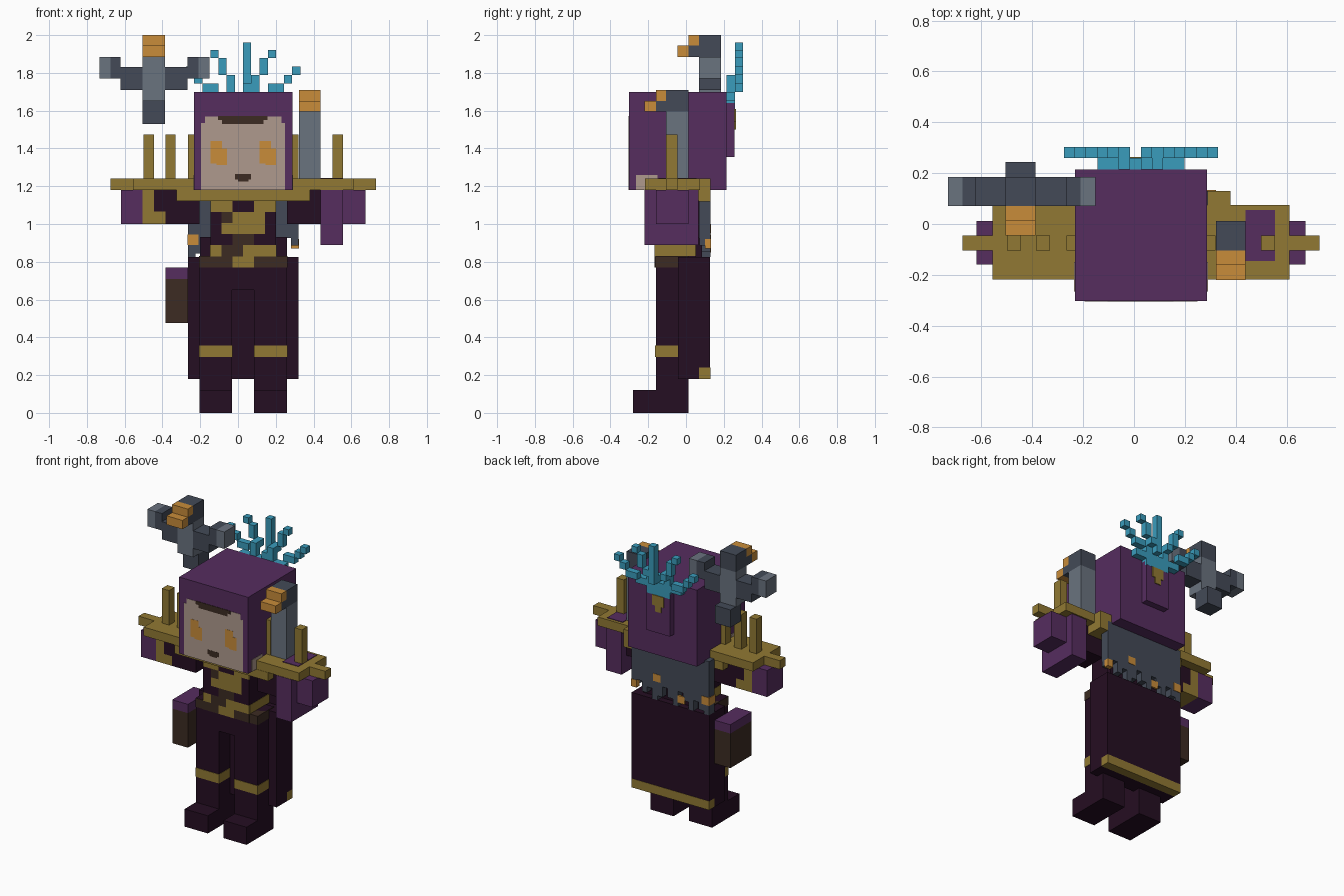
import bpy


def srgb(h):
    v = [int(h[i:i + 2], 16) / 255 for i in (0, 2, 4)]
    return [c / 12.92 if c < 0.04045 else ((c + 0.055) / 1.055) ** 2.4 for c in v] + [1]


MATS = {}
for name, h in dict(purple="562D5F", dark_plum="250E22", gold="917933", orange="C88C3A",
                    light_grey="6A737F", slate="434A57", teal="3A9CBC", skin="AF9A8D",
                    brown="3C2B22").items():
    MATS[name] = bpy.data.materials.new(name)
    MATS[name].diffuse_color = srgb(h)

FACES = [(0, 2, 3, 1), (4, 5, 7, 6), (0, 1, 5, 4), (2, 6, 7, 3), (0, 4, 6, 2), (1, 3, 7, 5)]


def boxes(name, colour, *bounds):
    """One object made of boxes given as (x0, x1, y0, y1, z0, z1)."""
    verts, faces = [], []
    for b in bounds:
        n = len(verts)
        verts += [(x, y, z) for x in b[0:2] for y in b[2:4] for z in b[4:6]]
        faces += [[n + i for i in f] for f in FACES]
    me = bpy.data.meshes.new(name)
    me.from_pydata(verts, [], faces)
    me.materials.append(MATS[colour])
    ob = bpy.data.objects.new(name, me)
    bpy.context.collection.objects.link(ob)
    return ob


CX = 0.0275  # symmetry line of the figure


def both(x0, x1, *rest):
    """A box and its mirror image across the figure's centre."""
    return [(x0, x1, *rest), (2 * CX - x1, 2 * CX - x0, *rest)]


# Head and face
boxes("hood", "purple", (-0.232, 0.288, -0.302, 0.214, 1.18, 1.70))
F = -0.304
boxes("face", "skin", (-0.195, 0.25, F, -0.29, 1.18, 1.535),
      (-0.175, 0.23, F, -0.29, 1.535, 1.57))
boxes("cheek_side", "skin", *both(0.28, 0.291, -0.265, -0.11, 1.18, 1.225),
      *both(0.28, 0.291, -0.265, -0.15, 1.225, 1.26))
boxes("fringe", "brown", (-0.105, 0.155, F - 0.001, -0.29, 1.55, 1.572),
      (-0.085, 0.135, F - 0.001, -0.29, 1.53, 1.55))
boxes("mouth", "brown", (-0.015, 0.07, F - 0.001, -0.29, 1.235, 1.265),
      (0.0, 0.055, F - 0.001, -0.29, 1.225, 1.235))
for x in (-0.145, 0.115):
    boxes("eye", "orange", (x, x + 0.06, F - 0.001, -0.29, 1.32, 1.44),
          (x + 0.03, x + 0.087, F - 0.001, -0.29, 1.312, 1.40))

# Hair tail, clip and feathered crest
boxes("hair_tail", "purple", (-0.06, 0.115, 0.21, 0.258, 1.355, 1.64))
boxes("hair_clip", "gold", (-0.015, 0.07, 0.25, 0.264, 1.54, 1.61),
      (0.005, 0.05, 0.25, 0.264, 1.50, 1.54))
R1, R2 = (0.214, 0.259), (0.259, 0.303)
boxes("crest", "teal",
      (-0.06, 0.115, *R1, 1.61, 1.70),
      (0.027, 0.07, *R1, 1.70, 1.745),
      (0.027, 0.07, *R2, 1.70, 1.96),
      *both(0.115, 0.198, *R1, 1.655, 1.70),
      *both(0.07, 0.115, *R1, 1.70, 1.79),
      *both(0.07, 0.115, *R2, 1.745, 1.79),
      *both(0.115, 0.158, *R2, 1.79, 1.88),
      *both(0.158, 0.20, *R2, 1.88, 1.922),
      *both(0.158, 0.243, *R2, 1.70, 1.745),
      *both(0.243, 0.287, *R2, 1.745, 1.79),
      *both(0.287, 0.33, *R2, 1.79, 1.833))

# Floating branched horn
X = (-0.505, -0.387)
boxes("horn_top", "slate", (*X, 0.013, 0.185, 1.885, 1.945), (*X, 0.07, 0.185, 1.945, 2.0))
boxes("horn_top_tip", "orange", (*X, -0.045, 0.013, 1.885, 1.945), (*X, 0.013, 0.07, 1.945, 2.0))
boxes("horn_stem", "light_grey", (*X, 0.07, 0.185, 1.65, 1.885))
boxes("horn_foot", "slate", (*X, 0.13, 0.243, 1.53, 1.65))
boxes("horn_arms", "slate",
      (-0.622, -0.505, 0.07, 0.185, 1.71, 1.83), (-0.387, -0.268, 0.07, 0.185, 1.71, 1.83),
      (-0.675, -0.622, 0.07, 0.185, 1.77, 1.885), (-0.268, -0.21, 0.07, 0.185, 1.77, 1.885))
boxes("horn_arm_tips", "light_grey", (-0.732, -0.675, 0.07, 0.185, 1.77, 1.885),
      (-0.21, -0.152, 0.07, 0.185, 1.77, 1.885))

# Shoulder horn on the other side
X = (0.322, 0.438)
boxes("shoulder_horn_stem", "light_grey", (*X, -0.105, 0.012, 1.2, 1.595))
boxes("shoulder_horn_top", "slate", (*X, -0.16, 0.012, 1.595, 1.65),
      (*X, -0.105, 0.012, 1.65, 1.71))
boxes("shoulder_horn_tip", "orange", (*X, -0.22, -0.16, 1.595, 1.65),
      (*X, -0.16, -0.105, 1.65, 1.71))

# Shoulder plates, outer points, spikes and collar
boxes("shoulder_plates", "gold", *both(0.2, 0.612, -0.218, 0.075, 1.181, 1.24),
      *both(0.612, 0.732 if CX == 0 else 0.73, -0.105, -0.045, 1.181, 1.24),
      (0.29, 0.38, 0.07, 0.13, 1.12, 1.24))
boxes("shoulder_spikes", "gold", *both(0.50, 0.555, -0.105, -0.045, 1.24, 1.475),
      *both(0.265, 0.32, -0.105, -0.045, 1.24, 1.475),
      (-0.385, -0.33, -0.105, -0.045, 1.24, 1.475))
boxes("collar", "gold", *both(0.20, 0.38, -0.218, 0.068, 1.122, 1.18),
      (-0.145, 0.2, -0.218, -0.155, 1.122, 1.18))

# Arms held out sideways
A = (-0.16, 0.012)
boxes("arm", "dark_plum", (-0.385, -0.205, *A, 1.0, 1.18), (0.26, 0.45, *A, 1.0, 1.18),
      (-0.445, -0.385, *A, 1.065, 1.18))
boxes("cuff", "gold", (-0.505, -0.445, *A, 1.0, 1.18), (-0.445, -0.385, *A, 1.0, 1.065))
boxes("hand", "purple", (-0.62, -0.505, *A, 1.0, 1.18), (0.555, 0.674, *A, 1.0, 1.18))
boxes("wide_sleeve", "purple", (0.438, 0.555, -0.219, 0.067, 0.89, 1.18),
      (0.438, 0.555, -0.145, 0.055, 1.18, 1.244))

# Torso with a patterned front made of thin plates
boxes("torso", "dark_plum", (-0.146, 0.201, -0.16, 0.07, 0.65, 1.18))
boxes("belt", "gold", (-0.148, 0.203, -0.162, 0.07, 0.83, 0.89))
boxes("belt_lower", "brown", (-0.207, 0.262, -0.162, 0.012, 0.77, 0.83))
CODE = dict(G="gold", B="brown", D="dark_plum")
ROWS = ["GGDDGG", "DBGGGD", "DGGGGD", "DDBBDD", "GBBGGG", "BBGGBB"]
for code, colour in CODE.items():
    cells = [(-0.146 + i * 0.0578, -0.146 + (i + 1) * 0.0578, -0.166, -0.158,
              1.063 - r * 0.0585, 1.1215 - r * 0.0585)
             for r, row in enumerate(ROWS) for i, c in enumerate(row) if c == code]
    boxes("chest_pattern_" + colour, colour, *cells)

# Legs, feet and knee bands
boxes("legs", "dark_plum", *both(0.086, 0.26, -0.16, 0.012, 0.0, 0.83))
boxes("feet", "dark_plum", *both(0.086, 0.26, -0.28, -0.16, 0.0, 0.12))
boxes("knee_bands", "gold", *both(0.084, 0.262, -0.163, 0.014, 0.295, 0.357))

# Long skirt with trimmed hem
S = (-0.265, 0.32)
boxes("skirt", "dark_plum", (*S, -0.042, 0.07, 0.18, 0.825), (*S, 0.07, 0.128, 0.24, 0.825))
boxes("skirt_hem", "gold", (*S, 0.07, 0.13, 0.18, 0.24))

# Ragged cape with bright patches along its lower edge
boxes("cape", "slate", (*S, 0.07, 0.13, 0.925, 1.19))
w = 0.585 / 15
drops = [0.04, 0.0, 0.07, 0.03, 0.1, 0.07, 0.0, 0.06, 0.1, 0.0, 0.05, 0.1, 0.03, 0.08, 0.1]
boxes("cape_tatters", "slate", *[
    (S[1] - (i + 1) * w, S[1] - i * w, 0.072, 0.13, 0.925 - d, 0.925)
    for i, d in enumerate(drops) if d])
boxes("cape_lining", "dark_plum", (-0.2, 0.26, 0.05, 0.085, 0.82, 0.93))
boxes("cape_patches", "orange",
      (-0.268, -0.21, 0.067, 0.133, 0.89, 0.945), (0.28, 0.322, 0.1, 0.133, 0.87, 0.92),
      (0.10, 0.155, 0.12, 0.133, 0.95, 1.0), (-0.08, -0.03, 0.12, 0.133, 0.85, 0.90))

# Hip satchel
boxes("satchel", "brown", (-0.383, -0.265, -0.16, 0.07, 0.475, 0.71))
boxes("satchel_flap", "purple", (-0.383, -0.265, -0.16, 0.07, 0.71, 0.77))
